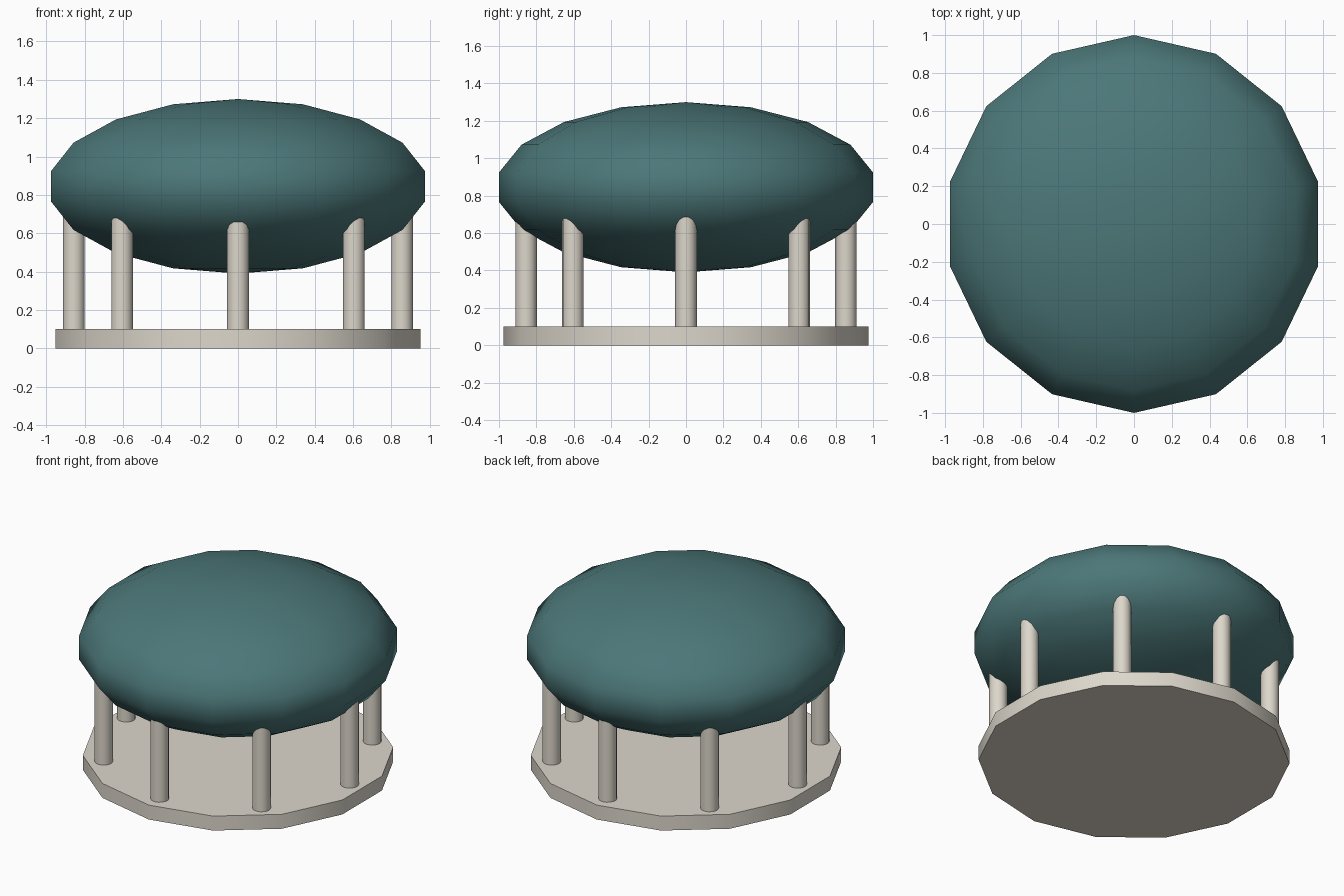
import bpy
import bmesh
from math import sin, cos, pi, radians

SIDES = 14
RINGS = 9

cube = bpy.data.objects.get("Cube")
if cube:
    bpy.data.objects.remove(cube, do_unlink=True)


def make_material(name, rgb):
    mat = bpy.data.materials.new(name)
    mat.use_nodes = True
    mat.diffuse_color = (*rgb, 1)
    mat.node_tree.nodes["Principled BSDF"].inputs["Base Color"].default_value = (*rgb, 1)
    return mat


stone = make_material("pale stone", (0.72, 0.68, 0.60))
teal = make_material("dark teal", (0.072, 0.185, 0.19))


def lathe(name, profile, mat, centre=(0, 0, 0), sharp_angle=None):
    """Revolve (radius, height) points, bottom to top, with closed ends."""
    bm = bmesh.new()
    rings = []
    for radius, z in profile:
        ring = []
        for i in range(SIDES):
            a = 2 * pi * i / SIDES + pi / 2
            ring.append(bm.verts.new((radius * cos(a), radius * sin(a), z)))
        rings.append(ring)
    for low, high in zip(rings, rings[1:]):
        for i in range(SIDES):
            j = (i + 1) % SIDES
            bm.faces.new((low[i], low[j], high[j], high[i]))
    bm.faces.new(rings[0][::-1])
    bm.faces.new(rings[-1])
    # Collapse zero-radius ends into poles
    bmesh.ops.remove_doubles(bm, verts=bm.verts[:], dist=0.0001)
    bmesh.ops.recalc_face_normals(bm, faces=bm.faces[:])
    mesh = bpy.data.meshes.new(name)
    bm.to_mesh(mesh)
    bm.free()
    mesh.materials.append(mat)
    obj = bpy.data.objects.new(name, mesh)
    obj.location = centre
    bpy.context.collection.objects.link(obj)
    bpy.ops.object.select_all(action="DESELECT")
    obj.select_set(True)
    bpy.context.view_layer.objects.active = obj
    if sharp_angle:
        bpy.ops.object.shade_smooth_by_angle(angle=radians(sharp_angle))
    else:
        bpy.ops.object.shade_smooth()
    return obj


# Round base slab
lathe("base", [(0.975, 0), (0.975, 0.1)], stone, sharp_angle=40)

# Ring of columns, rising into the dome
for k in range(8):
    a = k * pi / 4
    lathe(f"column_{k + 1}", [(0.0575, 0.09), (0.0575, 0.84)], stone,
          (0.855 * cos(a), 0.855 * sin(a), 0), sharp_angle=40)

# Flattened smooth dome
dome = [(1.0154 * sin(pi * k / RINGS), -0.455 * cos(pi * k / RINGS))
        for k in range(RINGS + 1)]
lathe("dome", dome, teal, (0, 0, 0.845))
